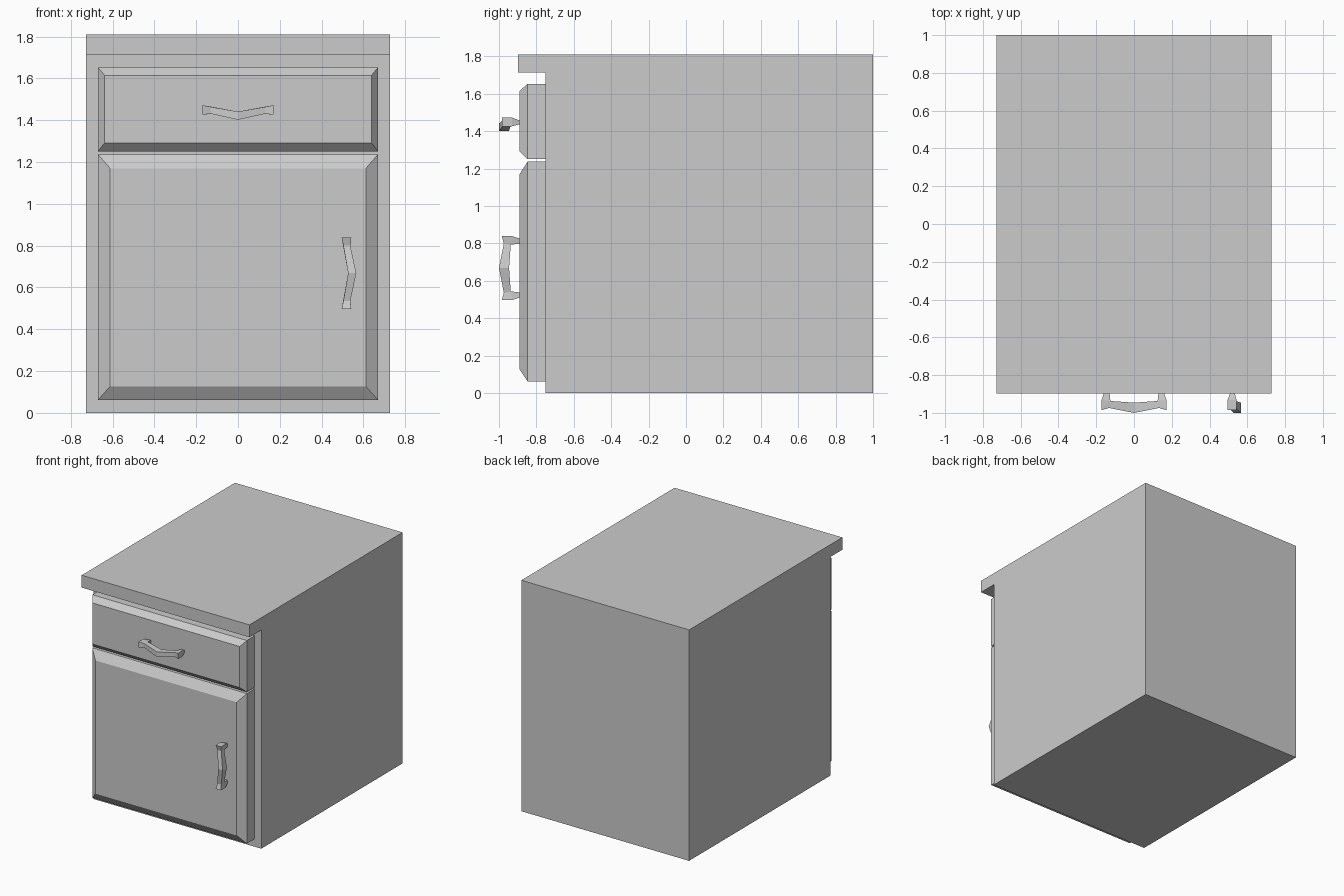
import bpy, bmesh
from mathutils import Matrix, Vector

if "Cube" in bpy.data.objects:
    bpy.data.objects.remove(bpy.data.objects["Cube"])

HALF_W = 0.727
FACE_Y = -0.89


def finish(name, bm):
    bmesh.ops.remove_doubles(bm, verts=bm.verts, dist=1e-5)
    bmesh.ops.recalc_face_normals(bm, faces=bm.faces)
    mesh = bpy.data.meshes.new(name)
    bm.to_mesh(mesh)
    bm.free()
    obj = bpy.data.objects.new(name, mesh)
    bpy.context.collection.objects.link(obj)
    return obj


def loft(name, rings, transform=Matrix.Identity(4)):
    """Skin a list of equal-length rings and cap both ends."""
    bm = bmesh.new()
    loops = [[bm.verts.new(transform @ Vector(p)) for p in ring] for ring in rings]
    n = len(loops[0])
    for a, b in zip(loops, loops[1:]):
        for i in range(n):
            j = (i + 1) % n
            bm.faces.new((a[i], a[j], b[j], b[i]))
    bm.faces.new(loops[0])
    bm.faces.new(loops[-1])
    return finish(name, bm)


def rect(x, z0, z1, y):
    return [(-x, y, z0), (x, y, z0), (x, y, z1), (-x, y, z1)]


def panel(name, z0, z1, inner_x, inner_z0, inner_z1):
    """Raised front with a chamfered rim."""
    return loft(name, [rect(0.67, z0, z1, -0.75),
                       rect(0.67, z0, z1, -0.847),
                       rect(inner_x, inner_z0, inner_z1, FACE_Y)])


def handle(name, transform):
    """Bent pull: u along the bar, y depth, sag in z (0 = top of the ends)."""
    # each section: outer (u, y, z low, z high), inner (u, y, z low, z high)
    half = [((-0.158, FACE_Y, -0.036, -0.015), (-0.130, FACE_Y, -0.036, -0.015)),
            ((-0.171, -0.930, -0.046, 0.0), (-0.125, -0.937, -0.041, -0.008)),
            ((-0.171, -0.985, -0.046, 0.0), (-0.125, -0.937, -0.041, -0.008)),
            ((-0.132, -0.974, -0.041, -0.008), (-0.125, -0.937, -0.041, -0.008))]
    middle = [((0, -1.0, -0.070, -0.031), (0, -0.946, -0.070, -0.031))]
    mirrored = [tuple((-p[0],) + p[1:] for p in s) for s in reversed(half)]
    rings = [[(o[0], o[1], o[2]), (o[0], o[1], o[3]),
              (i[0], i[1], i[3]), (i[0], i[1], i[2])]
             for o, i in half + middle + mirrored]
    bm = bmesh.new()
    # shared inner corner points are welded in finish(), so skip collapsed faces
    cache = {}

    def vert(p):
        key = tuple(round(c, 5) for c in p)
        if key not in cache:
            cache[key] = bm.verts.new(transform @ Vector(p))
        return cache[key]

    def face(points):
        vs = list(dict.fromkeys(vert(p) for p in points))
        if len(vs) > 2:
            bm.faces.new(vs)

    for a, b in zip(rings, rings[1:]):
        for k in range(4):
            m = (k + 1) % 4
            face((a[k], a[m], b[m], b[k]))
    face(rings[0])
    face(rings[-1])
    return finish(name, bm)


# cabinet body with overhanging top, one profile swept across the width
profile = [(1, 0), (1, 1.81), (-0.897, 1.81), (-0.897, 1.713), (-0.75, 1.713), (-0.75, 0)]
loft("cabinet_body", [[(x, y, z) for y, z in profile] for x in (-HALF_W, HALF_W)])

# drawer and door fronts
panel("drawer_front", 1.25, 1.653, 0.638, 1.292, 1.614)
panel("door_front", 0.062, 1.237, 0.612, 0.126, 1.17)

# pulls: horizontal on the drawer, turned upright on the door
handle("drawer_handle", Matrix.Translation((0, 0, 1.472)))
upright = Matrix(((0, 0, -1, 0.496), (0, 1, 0, 0), (1, 0, 0, 0.668), (0, 0, 0, 1)))
handle("door_handle", upright)
